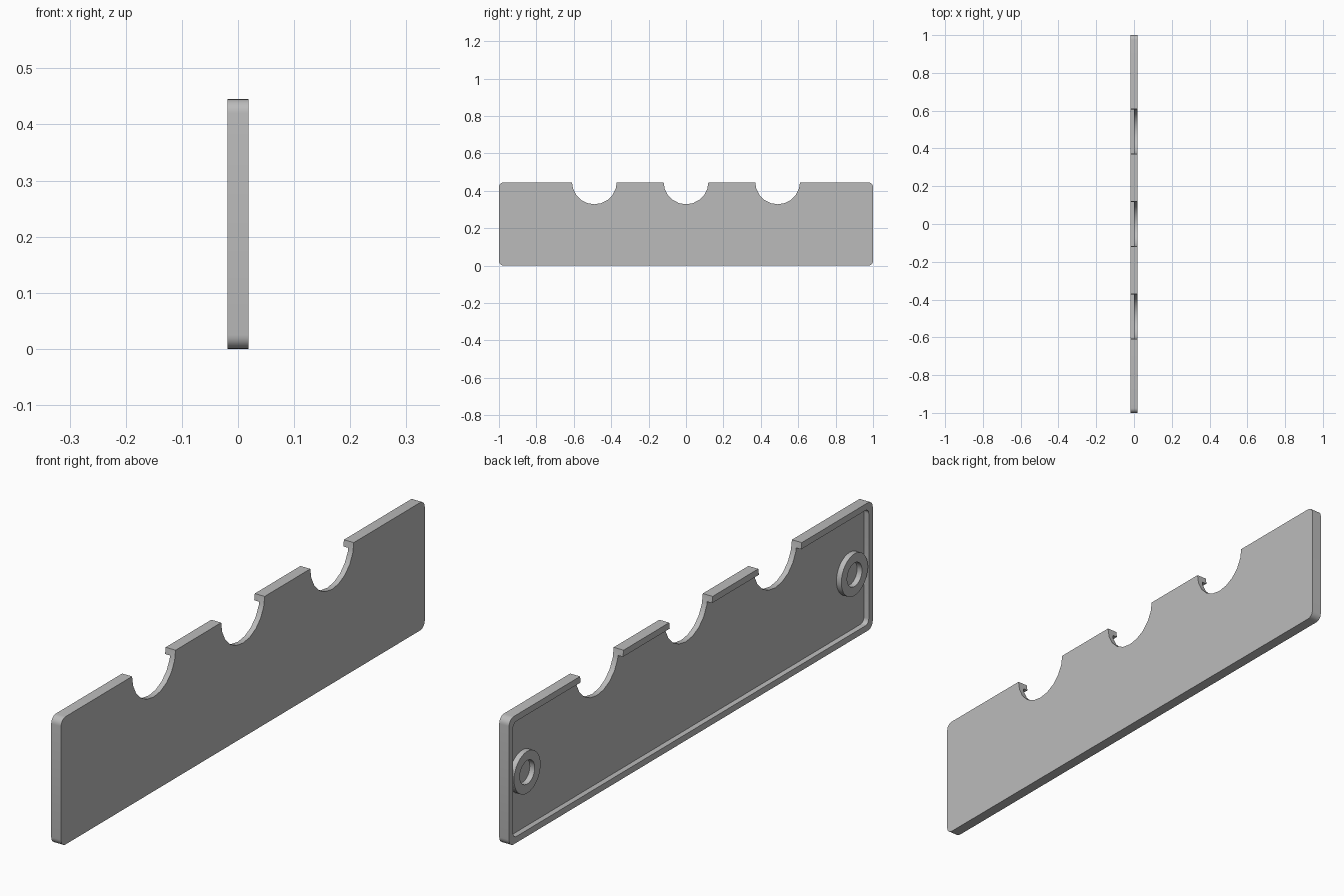
import bpy
import bmesh
from math import pi, cos, sin

cube = bpy.data.objects.get("Cube")
if cube:
    bpy.data.objects.remove(cube)

HALF_T, HEIGHT, RIM = 0.019, 0.445, 0.022
MID_Z = HEIGHT / 2

grey = bpy.data.materials.new("plain grey")
grey.use_nodes = True
grey.diffuse_color = (0.5, 0.5, 0.5, 1)
grey.node_tree.nodes["Principled BSDF"].inputs["Base Color"].default_value = (0.5, 0.5, 0.5, 1)


def rounded_rect(half_y, half_z, radius, steps=6):
    """Rounded rectangle outline around the middle of the plate."""
    points = []
    for quarter, (sy, sz) in enumerate([(1, 1), (-1, 1), (-1, -1), (1, -1)]):
        for i in range(steps + 1):
            a = (quarter + i / steps) * pi / 2
            points.append((sy * (half_y - radius) + radius * cos(a),
                           MID_Z + sz * (half_z - radius) + radius * sin(a)))
    return points


def circle(y, z, radius, sides):
    return [(y + radius * cos(2 * pi * i / sides), z + radius * sin(2 * pi * i / sides))
            for i in range(sides)]


def prism(name, outline, x0, x1):
    """Extrude a (y, z) outline along x."""
    bm = bmesh.new()
    face = bm.faces.new([bm.verts.new((x0, y, z)) for y, z in outline])
    extruded = bmesh.ops.extrude_face_region(bm, geom=[face])["geom"]
    moved = [v for v in extruded if isinstance(v, bmesh.types.BMVert)]
    bmesh.ops.translate(bm, verts=moved, vec=(x1 - x0, 0, 0))
    bmesh.ops.recalc_face_normals(bm, faces=bm.faces)
    mesh = bpy.data.meshes.new(name)
    bm.to_mesh(mesh)
    bm.free()
    mesh.materials.append(grey)
    obj = bpy.data.objects.new(name, mesh)
    bpy.context.collection.objects.link(obj)
    return obj


def activate(obj):
    bpy.ops.object.select_all(action="DESELECT")
    obj.select_set(True)
    bpy.context.view_layer.objects.active = obj


def cut(obj, cutter):
    cutter.hide_render = True
    mod = obj.modifiers.new("cut", "BOOLEAN")
    mod.operation = "DIFFERENCE"
    mod.solver = "EXACT"
    mod.object = cutter
    activate(obj)
    bpy.ops.object.modifier_apply(modifier=mod.name)
    bpy.data.objects.remove(cutter)


def smooth(obj):
    activate(obj)
    bpy.ops.object.shade_smooth_by_angle(angle=pi / 6)


# Plate with a shallow recess that leaves a raised rim
plate = prism("plate", rounded_rect(1, MID_Z, 0.025), -HALF_T, HALF_T)
cut(plate, prism("recess_cutter", rounded_rect(1 - RIM, MID_Z - RIM, 0.018), -0.1, 0))

# Three half-round notches along the top edge
for y in (-0.49, 0, 0.49):
    cut(plate, prism("notch_cutter", circle(y, HEIGHT + 0.003, 0.12, 20), -0.1, 0.1))
smooth(plate)

# Ring-shaped bosses at both ends of the recess
for name, y in (("front_boss", -0.9), ("back_boss", 0.9)):
    boss = prism(name, circle(y, MID_Z, 0.073, 32), -HALF_T, 0.001)
    cut(boss, prism("hole_cutter", circle(y, MID_Z, 0.041, 32), -0.1, 0.1))
    smooth(boss)
